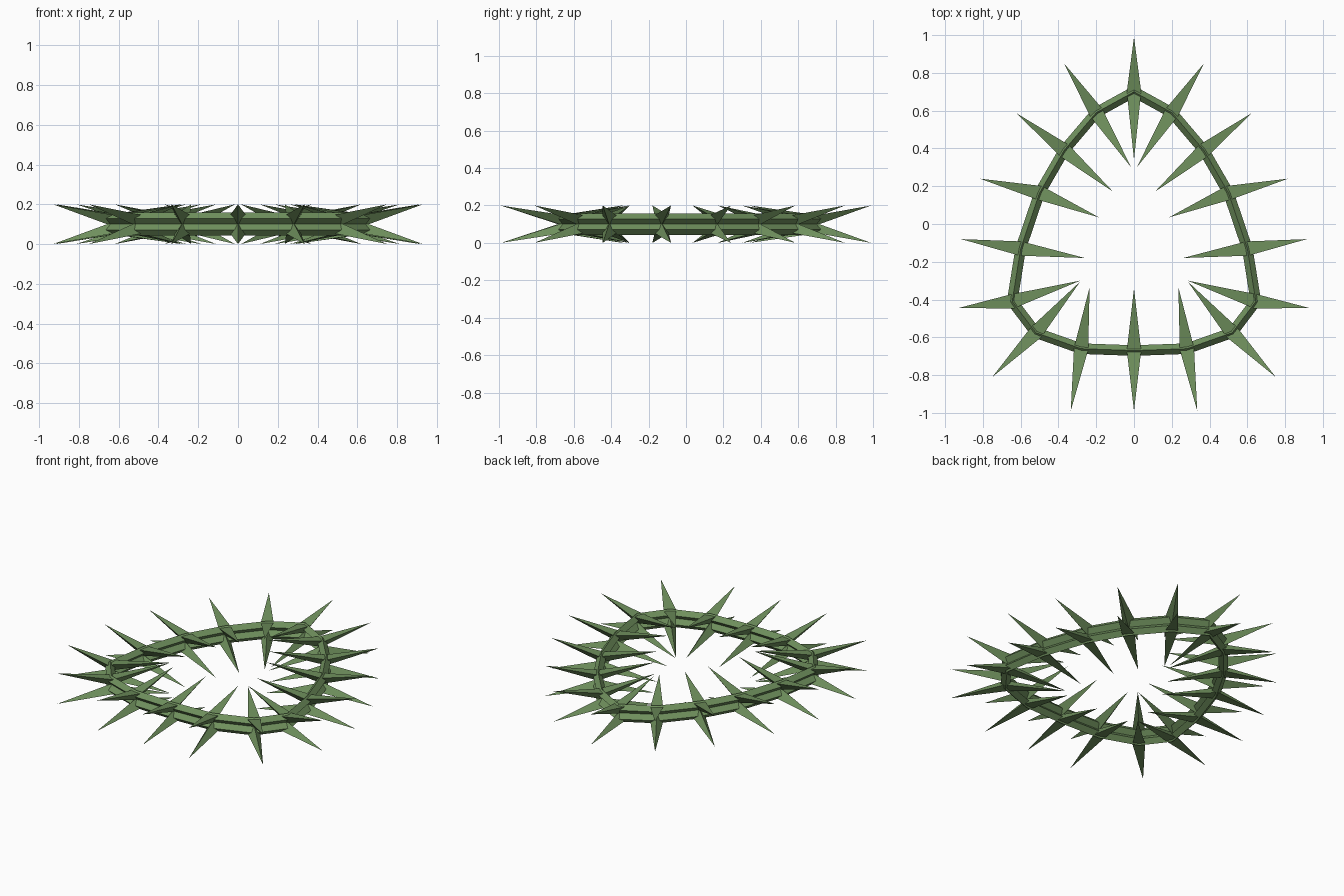
import bpy, bmesh
from mathutils import Vector

if "Cube" in bpy.data.objects:
    bpy.data.objects.remove(bpy.data.objects["Cube"])

green = bpy.data.materials.new("thorn_green")
green.diffuse_color = (0.16, 0.28, 0.11, 1)
green.use_nodes = True
green.node_tree.nodes["Principled BSDF"].inputs["Base Color"].default_value = green.diffuse_color

# Right half: (ring node, outer thorn tip, inner thorn tip), back to front
half = [
    ((0, 0.70), (0, 0.99), (0, 0.34)),
    ((0.20, 0.59), (0.37, 0.85), (0.015, 0.30)),
    ((0.37, 0.39), (0.62, 0.585), (0.11, 0.17)),
    ((0.50, 0.165), (0.815, 0.24), (0.185, 0.035)),
    ((0.60, -0.13), (0.915, -0.08), (0.26, -0.18)),
    ((0.645, -0.41), (0.93, -0.445), (0.285, -0.30)),
    ((0.52, -0.575), (0.75, -0.81), (0.285, -0.305)),
    ((0.28, -0.66), (0.335, -0.99), (0.235, -0.335)),
    ((0, -0.67), (0, -0.99), (0, -0.34)),
]
mirrored = [tuple((-x, y) for x, y in row) for row in half[-2:0:-1]]
nodes = half + mirrored
N = len(nodes)


def finish(bm, name):
    bmesh.ops.recalc_face_normals(bm, faces=bm.faces)
    me = bpy.data.meshes.new(name)
    bm.to_mesh(me)
    bm.free()
    me.materials.append(green)
    ob = bpy.data.objects.new(name, me)
    bpy.context.collection.objects.link(ob)


def frame(i):
    """Node position and mitred sideways direction in the plane."""
    p = Vector(nodes[i][0])
    a = (p - Vector(nodes[i - 1][0])).normalized()
    b = (Vector(nodes[(i + 1) % N][0]) - p).normalized()
    t = (a + b).normalized()
    return p, Vector((t.y, -t.x)) / max(0.6, t.dot(a))


def vine(name, s):
    # Diamond section swept round the closed path
    bm = bmesh.new()
    rings = []
    for i in range(N):
        p, n = frame(i)
        ring = []
        for u, w in ((0.028, 0), (0, 0.029), (-0.028, 0), (0, -0.029)):
            q = p + n * u
            ring.append(bm.verts.new((q.x, q.y, 0.1 + s * (0.029 + w))))
        rings.append(ring)
    for i in range(N):
        a, b = rings[i], rings[(i + 1) % N]
        for k in range(4):
            m = (k + 1) % 4
            bm.faces.new((a[k], a[m], b[m], b[k]))
    finish(bm, name)


def thorns(name, s):
    # Outer and inner three-sided spikes share a triangle at each node
    bm = bmesh.new()
    for c, outer, inner in nodes:
        p = Vector(c)
        d = (Vector(outer) - Vector(inner)).normalized()
        side = Vector((-d.y, d.x)) * 0.038
        base = []
        for k, z in ((1, 0.048), (-1, 0.048), (0, -0.005)):
            q = p + side * k
            base.append(bm.verts.new((q.x, q.y, 0.1 + s * z)))
        for tip in (outer, inner):
            v = bm.verts.new((tip[0], tip[1], 0.1 + s * 0.1))
            for k in range(3):
                bm.faces.new((base[k], base[(k + 1) % 3], v))
    finish(bm, name)


for label, s in (("upper", 1), ("lower", -1)):
    vine(label + "_vine", s)
    thorns(label + "_thorns", s)
